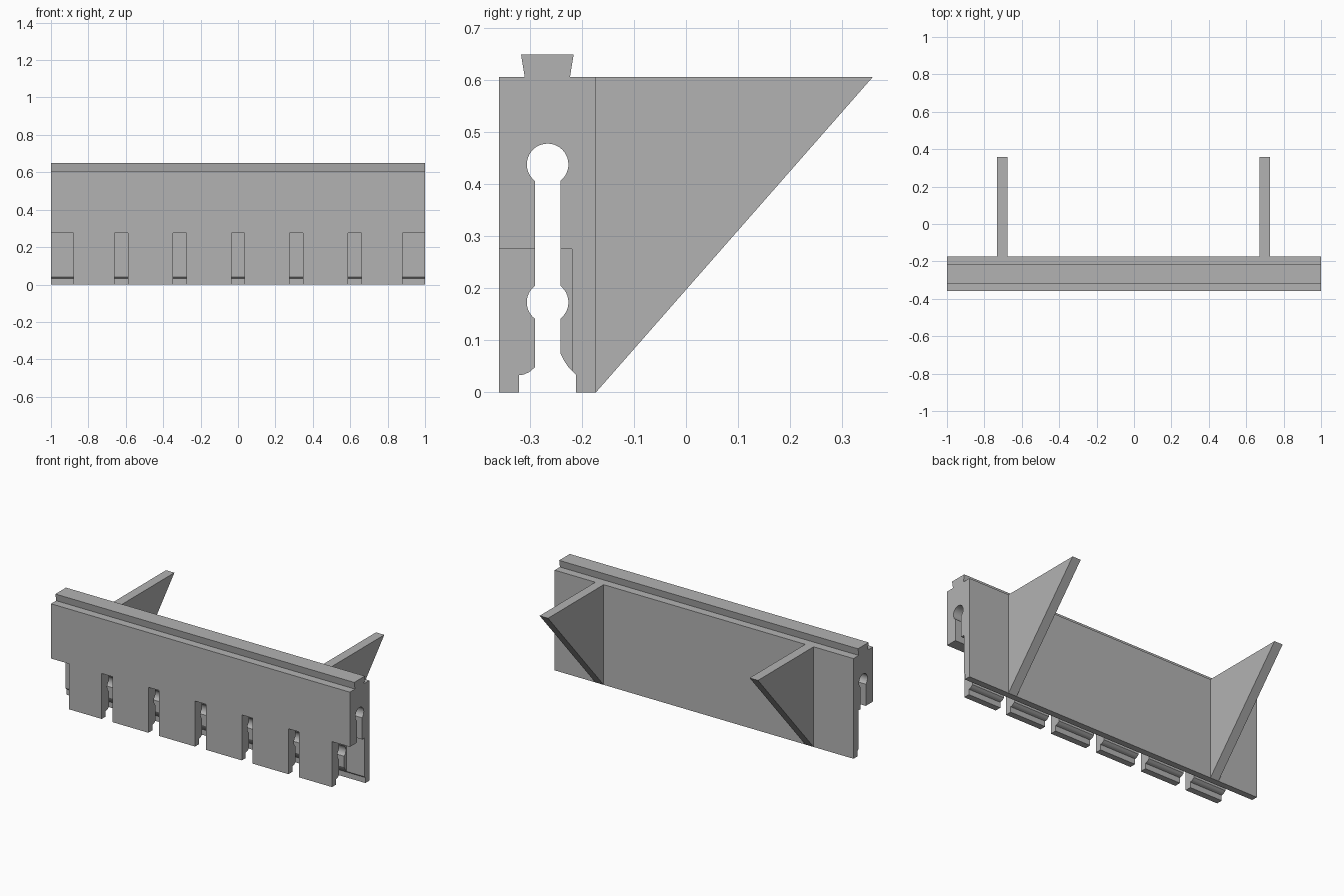
import bpy, bmesh
from math import radians, sin, cos, asin, degrees

cube = bpy.data.objects.get("Cube")
if cube:
    bpy.data.objects.remove(cube, do_unlink=True)

grey = bpy.data.materials.new("plain grey")
grey.use_nodes = True
colour = (0.45, 0.45, 0.45, 1)
grey.diffuse_color = colour
grey.node_tree.nodes["Principled BSDF"].inputs["Base Color"].default_value = colour


def extrude_x(name, profile, x0, x1):
    """Closed (y, z) profile swept from x0 to x1."""
    bm = bmesh.new()
    face = bm.faces.new([bm.verts.new((x0, y, z)) for y, z in profile])
    moved = bmesh.ops.extrude_face_region(bm, geom=[face])["geom"]
    verts = [v for v in moved if isinstance(v, bmesh.types.BMVert)]
    bmesh.ops.translate(bm, verts=verts, vec=(x1 - x0, 0, 0))
    bmesh.ops.recalc_face_normals(bm, faces=bm.faces)
    mesh = bpy.data.meshes.new(name)
    bm.to_mesh(mesh)
    bm.free()
    mesh.materials.append(grey)
    obj = bpy.data.objects.new(name, mesh)
    bpy.context.collection.objects.link(obj)
    return obj


def arc(cy, cz, r, start, end, steps):
    angles = [radians(start + (end - start) * i / steps) for i in range(steps + 1)]
    return [(cy + r * cos(a), cz + r * sin(a)) for a in angles]


FRONT, BACK, TIP, TOP = -0.359, -0.173, 0.359, 0.606
SLOT, HALF, R = -0.266, 0.0245, 0.04
neck = degrees(asin(HALF / R))      # where the bores meet the slot walls

# Clamp body: slot with two round bores, flared mouth and dovetail rail
profile = [(FRONT, 0), (-0.321, 0), (-0.321, 0.033)]
profile += [(-0.312, 0.034), (-0.301, 0.039), (SLOT - HALF, 0.048)]
profile += arc(SLOT, 0.173, R, 270 - neck, 90 + neck, 12)
profile += arc(SLOT, 0.438, R, 270 - neck, -90 + neck, 32)
profile += arc(SLOT, 0.173, R, 90 - neck, -90 + neck, 12)
profile += [(SLOT + HALF, 0.075), (-0.235, 0.062), (-0.225, 0.047), (-0.211, 0.033)]
profile += [(-0.211, 0), (BACK, 0), (BACK, TOP)]
profile += [(-0.223, TOP), (-0.216, 0.649), (-0.317, 0.649), (-0.31, TOP), (FRONT, TOP)]
body = extrude_x("clamp_body", profile, -1, 1)

# Notches that divide the front jaw into six fingers
gaps = [(-1.1, -0.88), (0.88, 1.1)]
gaps += [(0.3125 * i - 0.036, 0.3125 * i + 0.036) for i in range(-2, 3)]
for x0, x1 in gaps:
    box = [(-0.5, -0.1), (-0.219, -0.1), (-0.219, 0.275), (-0.5, 0.275)]
    cutter = extrude_x("notch_cutter", box, x0, x1)
    cutter.hide_render = True
    cutter.hide_set(True)
    mod = body.modifiers.new("notch", "BOOLEAN")
    mod.operation, mod.solver, mod.object = "DIFFERENCE", "EXACT", cutter

# Bake the notches, then drop the cutters
bpy.context.view_layer.update()
baked = bpy.data.meshes.new_from_object(body.evaluated_get(bpy.context.evaluated_depsgraph_get()))
body.modifiers.clear()
body.data = baked
for obj in [o for o in bpy.data.objects if o.name.startswith("notch_cutter")]:
    bpy.data.objects.remove(obj, do_unlink=True)

# Smooth bores, sharp corners
bpy.ops.object.select_all(action="DESELECT")
body.select_set(True)
bpy.context.view_layer.objects.active = body
bpy.ops.object.shade_smooth_by_angle(angle=radians(25))

# Triangular brackets on the back
for name, x in (("right_bracket", -0.705), ("left_bracket", 0.7)):
    extrude_x(name, [(BACK, 0), (TIP, TOP), (BACK, TOP)], x - 0.028, x + 0.028)
